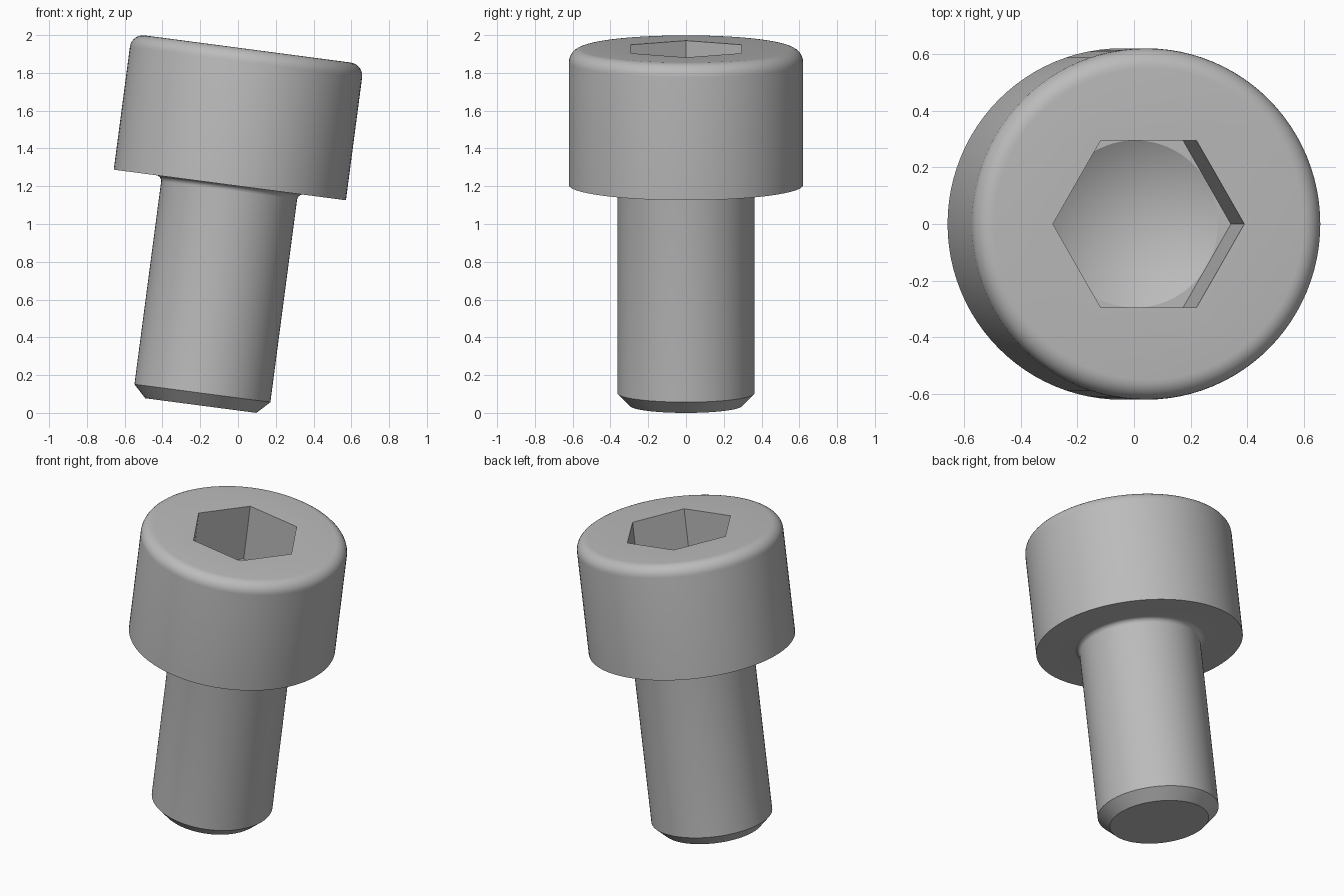
import bpy
import bmesh
from math import radians, sin, cos, pi, tau

cube = bpy.data.objects.get("Cube")
if cube:
    bpy.data.objects.remove(cube, do_unlink=True)

SEGMENTS = 96            # divisible by six, so hexagon corners fall on vertices
TILT = radians(7.5)
SHANK_R, TIP_R = 0.363, 0.297
HEAD_R, HEAD_Z, TOP_Z = 0.62, 1.178, 1.904
ROUND, NECK = 0.07, 0.03
SOCKET_R, SOCKET_Z = 0.295, TOP_Z - 0.363


def arc(r, z, radius, start, end, steps=7):
    """Profile points along a quarter round."""
    angles = [start + (end - start) * i / steps for i in range(steps + 1)]
    return [(r + radius * cos(a), z + radius * sin(a), False) for a in angles]


def ring(bm, radius, z, hexagonal):
    """Round ring, or a hexagonal one whose flats lie at the given radius."""
    verts = []
    for i in range(SEGMENTS):
        a = tau * i / SEGMENTS
        r = radius / cos(a % (pi / 3) - pi / 6) if hexagonal else radius
        verts.append(bm.verts.new((r * cos(a), r * sin(a), z)))
    return verts


# Profile from the tip, up the shank and over the head, into the socket
profile = [(TIP_R, 0, False), (SHANK_R, SHANK_R - TIP_R, False)]
profile += arc(SHANK_R + NECK, HEAD_Z - NECK, NECK, pi, pi / 2)
profile += [(HEAD_R, HEAD_Z, False)]
profile += arc(HEAD_R - ROUND, TOP_Z - ROUND, ROUND, 0, pi / 2)
profile += [(SOCKET_R, TOP_Z, True), (SOCKET_R, SOCKET_Z, True),
            (SOCKET_R, SOCKET_Z, False)]

bm = bmesh.new()
rings = [ring(bm, *point) for point in profile]
for low, high in zip(rings, rings[1:]):
    for i in range(SEGMENTS):
        j = (i + 1) % SEGMENTS
        bm.faces.new((low[i], low[j], high[j], high[i]))

# Flat tip and drilled cone at the bottom of the socket
bm.faces.new(rings[0][::-1])
apex = bm.verts.new((0, 0, SOCKET_Z - 0.17))
for i in range(SEGMENTS):
    bm.faces.new((rings[-1][i], rings[-1][(i + 1) % SEGMENTS], apex))
bmesh.ops.remove_doubles(bm, verts=bm.verts, dist=0.0001)
bmesh.ops.recalc_face_normals(bm, faces=bm.faces)

mesh = bpy.data.meshes.new("socket_screw")
bm.to_mesh(mesh)
bm.free()
screw = bpy.data.objects.new("socket_screw", mesh)
bpy.context.collection.objects.link(screw)

# Leaning pose, resting on the edge of the tip
screw.rotation_euler.y = TILT
screw.location = (-0.197, 0, TIP_R * sin(TILT))

# Plain grey steel
steel = bpy.data.materials.new("grey_steel")
steel.use_nodes = True
colour = (0.5, 0.5, 0.5, 1)
steel.diffuse_color = colour
steel.node_tree.nodes["Principled BSDF"].inputs["Base Color"].default_value = colour
mesh.materials.append(steel)

bpy.ops.object.select_all(action="DESELECT")
screw.select_set(True)
bpy.context.view_layer.objects.active = screw
bpy.ops.object.shade_smooth_by_angle(angle=radians(25))
